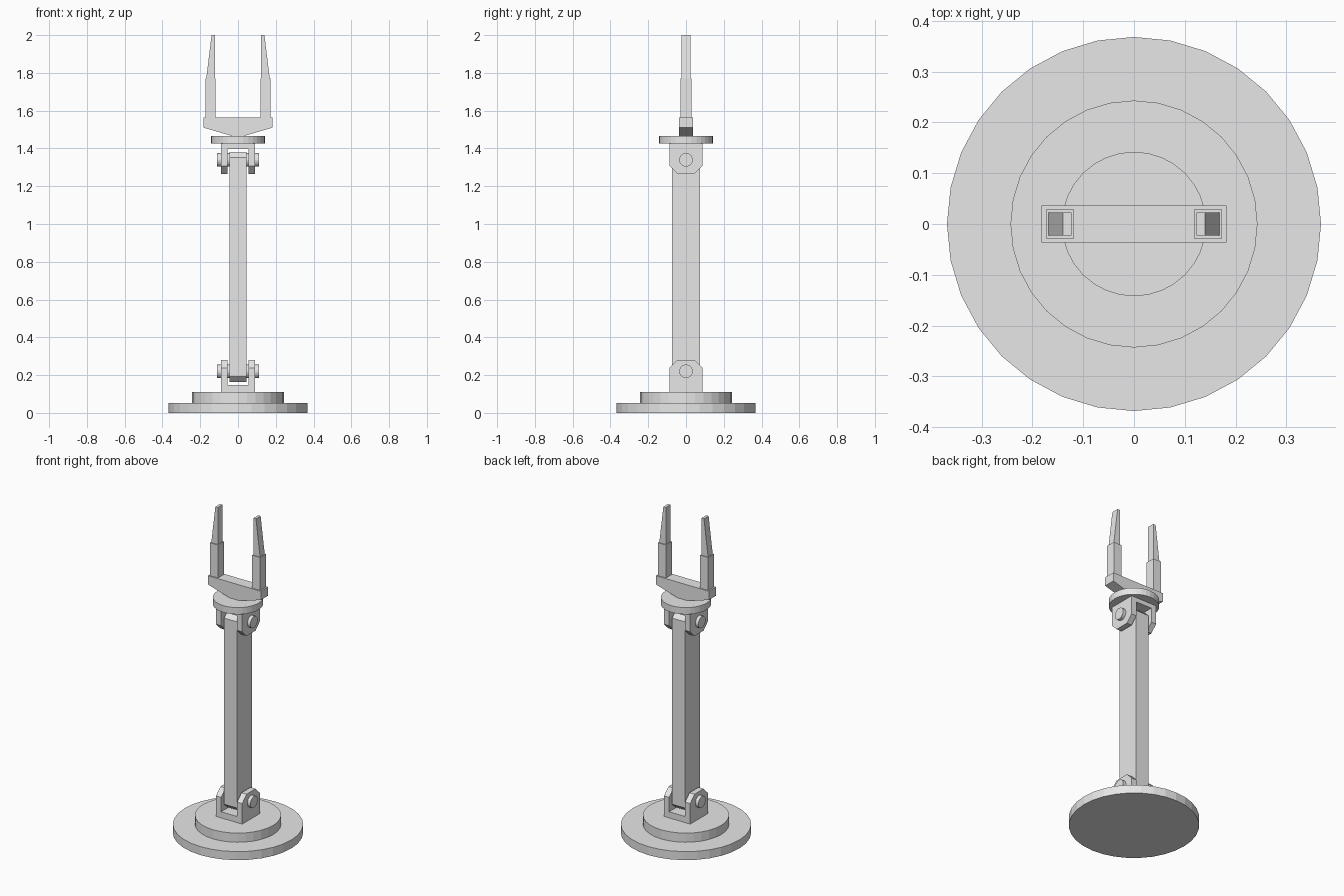
import bpy
import bmesh
from math import pi
from mathutils import Matrix, Vector

cube = bpy.data.objects.get("Cube")
if cube:
    bpy.data.objects.remove(cube, do_unlink=True)

# Single painted-metal colour
grey = bpy.data.materials.new("light_grey")
grey.use_nodes = True
grey.diffuse_color = (0.8, 0.8, 0.8, 1)
grey.node_tree.nodes["Principled BSDF"].inputs["Base Color"].default_value = (0.8, 0.8, 0.8, 1)


def finish(name, bm):
    bmesh.ops.recalc_face_normals(bm, faces=bm.faces)
    mesh = bpy.data.meshes.new(name)
    bm.to_mesh(mesh)
    bm.free()
    mesh.materials.append(grey)
    obj = bpy.data.objects.new(name, mesh)
    bpy.context.collection.objects.link(obj)
    return obj


def prism(name, profile, axis, lo, hi):
    """Extrude a (side, z) profile along x or y between lo and hi."""
    bm = bmesh.new()
    place = (lambda s, z: (lo, s, z)) if axis == "x" else (lambda s, z: (s, lo, z))
    face = bm.faces.new([bm.verts.new(place(s, z)) for s, z in profile])
    ext = bmesh.ops.extrude_face_region(bm, geom=[face])["geom"]
    step = Vector((hi - lo, 0, 0)) if axis == "x" else Vector((0, hi - lo, 0))
    bmesh.ops.translate(bm, vec=step, verts=[v for v in ext if isinstance(v, bmesh.types.BMVert)])
    return finish(name, bm)


def box(name, x0, x1, half_y, z0, z1):
    return prism(name, [(x0, z0), (x1, z0), (x1, z1), (x0, z1)], "y", -half_y, half_y)


def cylinder(name, radius, length, centre, sides, rotation=Matrix()):
    bm = bmesh.new()
    bmesh.ops.create_cone(bm, cap_ends=True, segments=sides, radius1=radius, radius2=radius,
                          depth=length, matrix=Matrix.Translation(centre) @ rotation)
    return finish(name, bm)


def disc(name, radius, z0, z1):
    return cylinder(name, radius, z1 - z0, (0, 0, (z0 + z1) / 2), 32)


def bracket(name, root, floor, shoulder, tip, pin_z):
    """Forked bracket: two chamfered lugs, a bridge and a cross pin."""
    w, t = 0.087, 0.045
    lug = [(-w, root), (w, root), (w, shoulder), (t, tip), (-t, tip), (-w, shoulder)]
    for side, sign in (("left", 1), ("right", -1)):
        prism(f"{name}_{side}_lug", lug, "x", sign * 0.055, sign * 0.09)
    box(f"{name}_bridge", -0.055, 0.055, w, min(root, floor), max(root, floor))
    cylinder(f"{name}_pin", 0.036, 0.22, (0, 0, pin_z), 20, Matrix.Rotation(pi / 2, 4, "Y"))


# Stepped base and wrist plate
disc("base_plate", 0.368, 0, 0.053)
disc("base_turntable", 0.243, 0.053, 0.11)
disc("wrist_plate", 0.142, 1.425, 1.467)

# Joints at both ends of the arm
bracket("lower_bracket", 0.11, 0.148, 0.238, 0.28, 0.22)
bracket("upper_bracket", 1.425, 1.398, 1.307, 1.265, 1.34)

# Arm bar with chamfered ends
w, t = 0.073, 0.042
prism("arm", [(-t, 0.163), (t, 0.163), (w, 0.193), (w, 1.352), (t, 1.382),
              (-t, 1.382), (-w, 1.352), (-w, 0.193)], "x", -0.045, 0.045)

# Gripper palm with tapered underside
prism("gripper_palm", [(-0.035, 1.467), (0.035, 1.467), (0.182, 1.51), (0.182, 1.565),
                       (-0.182, 1.565), (-0.182, 1.51)], "y", -0.036, 0.036)

# Two-stage fingers with slanted outer faces
for side, s in (("left", 1), ("right", -1)):
    box(f"{side}_finger_base", s * 0.118, s * 0.173, 0.029, 1.565, 1.77)
    prism(f"{side}_finger_tip", [(s * 0.123, 1.77), (s * 0.168, 1.77), (s * 0.14, 2.0),
                                 (s * 0.123, 2.0)], "y", -0.023, 0.023)
